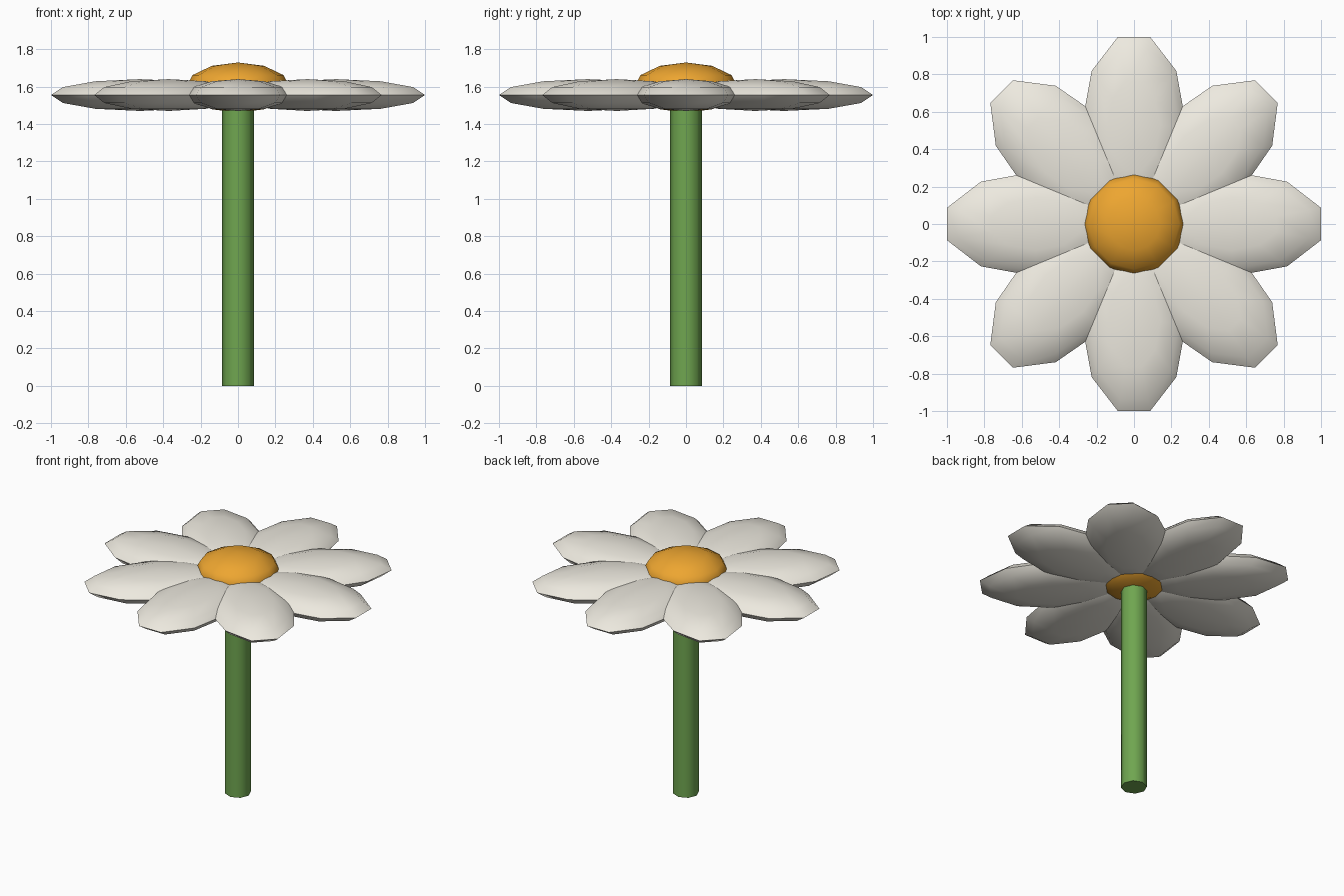
import bpy, bmesh
from math import sin, cos, pi, radians

if "Cube" in bpy.data.objects:
    bpy.data.objects.remove(bpy.data.objects["Cube"])


def material(name, rgb):
    m = bpy.data.materials.new(name)
    m.diffuse_color = (*rgb, 1)
    m.use_nodes = True
    m.node_tree.nodes["Principled BSDF"].inputs["Base Color"].default_value = m.diffuse_color
    return m


def lathe(name, profile, sides, mat, scale=(1, 1, 1), loc=(0, 0, 0), offset=(0, 0, 0),
          turn=0.0, start=0.0):
    """Revolve an (r, z) profile; rows with r == 0 become poles, open ends are capped."""
    bm = bmesh.new()
    rows = []
    for r, z in profile:
        n = 1 if r < 1e-6 else sides
        rows.append([bm.verts.new(((r * cos(start + 2 * pi * i / sides)) * scale[0] + offset[0],
                                   (r * sin(start + 2 * pi * i / sides)) * scale[1] + offset[1],
                                   z * scale[2] + offset[2])) for i in range(n)])
    for a, b in zip(rows, rows[1:]):
        for i in range(sides):
            j = (i + 1) % sides
            quad = [a[i % len(a)], a[j % len(a)], b[j % len(b)], b[i % len(b)]]
            bm.faces.new(list(dict.fromkeys(quad)))
    for row in (rows[0], rows[-1]):
        if len(row) > 1:
            bm.faces.new(row)
    bmesh.ops.recalc_face_normals(bm, faces=bm.faces)
    me = bpy.data.meshes.new(name)
    bm.to_mesh(me)
    bm.free()
    ob = bpy.data.objects.new(name, me)
    bpy.context.collection.objects.link(ob)
    me.materials.append(mat)
    ob.location = loc
    ob.rotation_euler.z = turn
    bpy.ops.object.select_all(action='DESELECT')
    ob.select_set(True)
    bpy.context.view_layer.objects.active = ob
    bpy.ops.object.shade_smooth_by_angle(angle=radians(60))
    return ob


green = material("stem_green", (0.16, 0.38, 0.08))
white = material("petal_white", (0.85, 0.82, 0.74))
orange = material("center_orange", (0.85, 0.38, 0.03))

# Unit ball profile with six rings
ball = [(sin(pi * k / 6), -cos(pi * k / 6)) for k in range(7)]

# Stem
lathe("stem", [(0.085, 0), (0.085, 1.555)], 8, green)

# Flower centre
lathe("flower_center", ball, 12, orange, scale=(0.28, 0.28, 0.134), loc=(0, 0, 1.595))

# Ring of eight flattened petals
for i in range(8):
    lathe(f"petal_{i + 1}", ball, 10, white, scale=(0.5, 0.28, 0.085),
          loc=(0, 0, 1.555), offset=(0.5245, 0, 0), turn=i * pi / 4, start=pi / 10)
